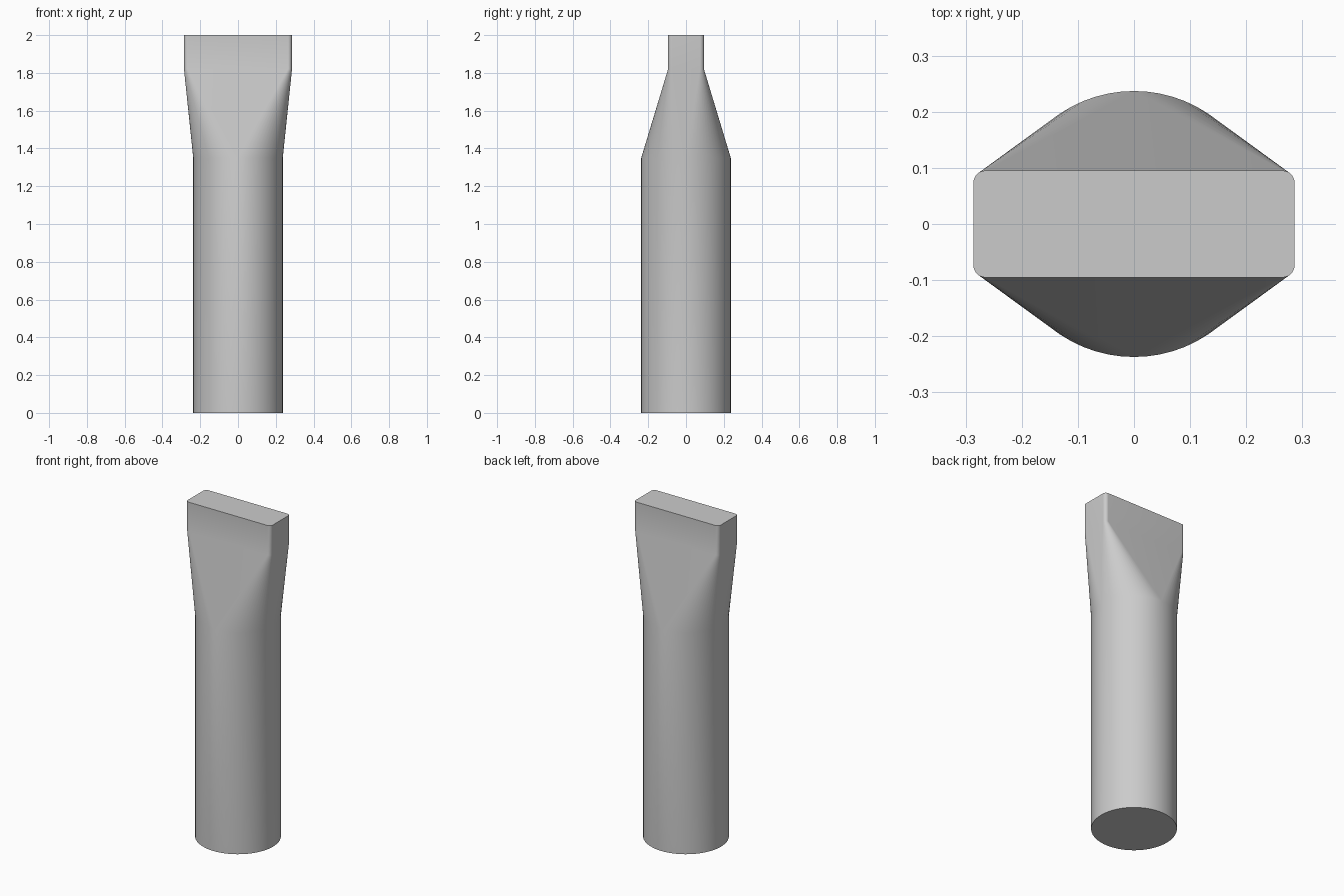
import bpy, bmesh, math
from math import pi, cos, sin

cube = bpy.data.objects.get("Cube")
if cube:
    bpy.data.objects.remove(cube, do_unlink=True)

RADIUS = 0.237                      # round shaft
HALF_X, HALF_Y, FILLET = 0.286, 0.095, 0.021   # flat tip
Z_SHOULDER, Z_TIP, Z_TOP = 1.35, 1.82, 2.0
STEPS = 16                          # segments per quarter

metal = bpy.data.materials.new("grey_metal")
metal.use_nodes = True
grey = (0.6, 0.6, 0.6, 1)
metal.diffuse_color = grey
metal.node_tree.nodes["Principled BSDF"].inputs["Base Color"].default_value = grey

bm = bmesh.new()


def circle(z):
    n = 4 * STEPS
    return [bm.verts.new((RADIUS * cos(2 * pi * i / n), RADIUS * sin(2 * pi * i / n), z))
            for i in range(n)]


def rounded_rectangle(z):
    ring = []
    for q, (sx, sy) in enumerate([(1, 1), (-1, 1), (-1, -1), (1, -1)]):
        for i in range(STEPS + 1):
            a = (q + i / STEPS) * pi / 2
            ring.append(bm.verts.new((sx * (HALF_X - FILLET) + FILLET * cos(a),
                                      sy * (HALF_Y - FILLET) + FILLET * sin(a), z)))
    return ring


def bridge(low, high):
    n = len(low)
    for i in range(n):
        j = (i + 1) % n
        bm.faces.new((low[i], low[j], high[j], high[i]))


base, shoulder = circle(0), circle(Z_SHOULDER)
tip, top = rounded_rectangle(Z_TIP), rounded_rectangle(Z_TOP)

# Shaft, flat tip and end caps
bridge(base, shoulder)
bridge(tip, top)
bm.faces.new(base[::-1])
bm.faces.new(top)

# Transition: each quarter arc fans to a corner, flat triangles lie between
for q in range(4):
    c, r = q * STEPS, q * (STEPS + 1)
    for i in range(STEPS):
        low_a, low_b = shoulder[c + i], shoulder[(c + i + 1) % len(shoulder)]
        bm.faces.new((low_a, low_b, tip[r + i + 1]))
        bm.faces.new((low_a, tip[r + i + 1], tip[r + i]))
    bm.faces.new((shoulder[c], tip[r], tip[r - 1]))

bmesh.ops.recalc_face_normals(bm, faces=bm.faces[:])
mesh = bpy.data.meshes.new("flat_nozzle")
bm.to_mesh(mesh)
bm.free()
mesh.materials.append(metal)
nozzle = bpy.data.objects.new("flat_nozzle", mesh)
bpy.context.collection.objects.link(nozzle)

bpy.ops.object.select_all(action="DESELECT")
nozzle.select_set(True)
bpy.context.view_layer.objects.active = nozzle
bpy.ops.object.shade_smooth_by_angle(angle=math.radians(30))
